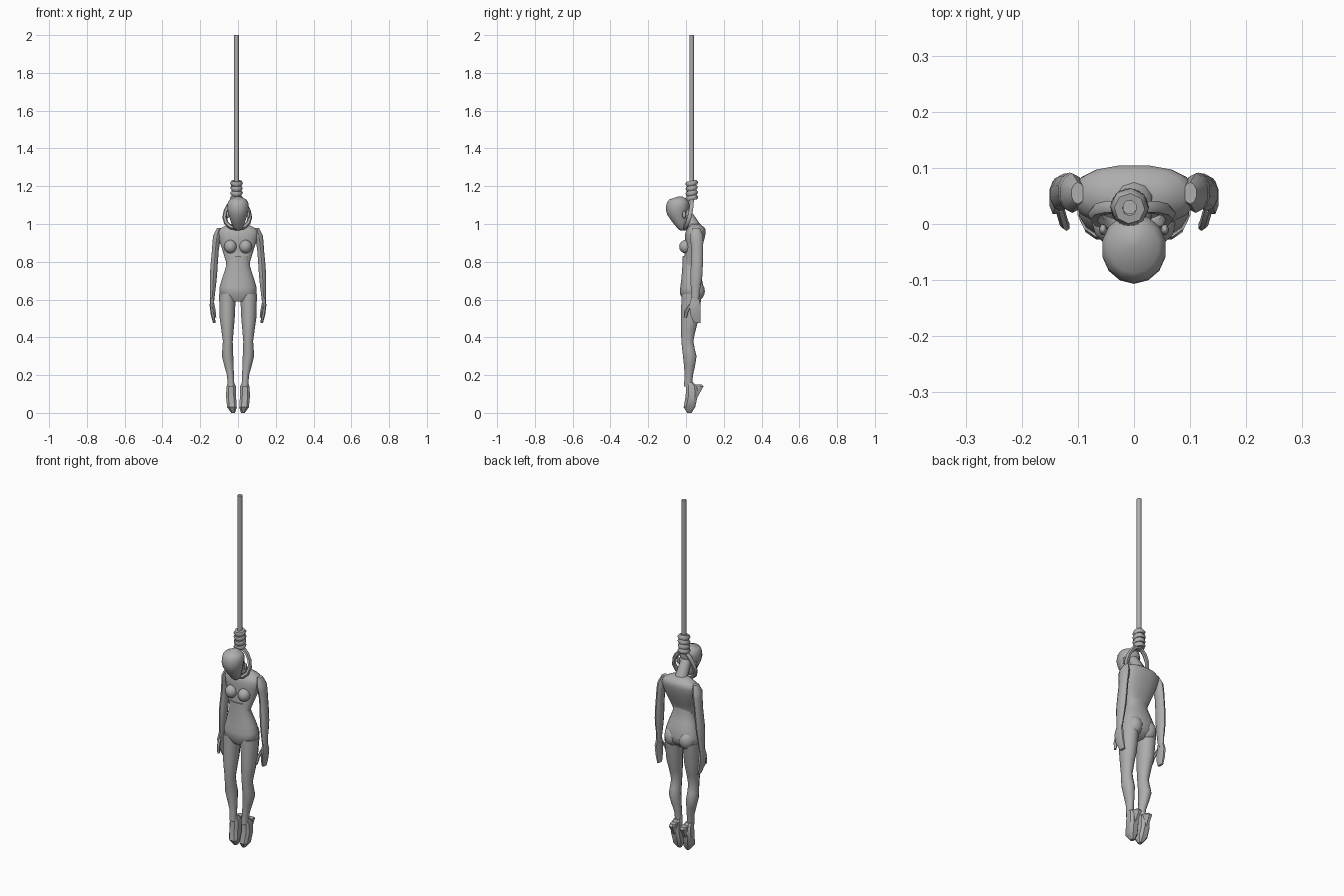
import bpy, bmesh, math
from mathutils import Vector

cube = bpy.data.objects.get("Cube")
if cube:
    bpy.data.objects.remove(cube, do_unlink=True)

grey = bpy.data.materials.new("plain grey")
grey.use_nodes = True
color = (.42, .42, .42, 1)
grey.diffuse_color = color
grey.node_tree.nodes["Principled BSDF"].inputs["Base Color"].default_value = color


def finish(name, bm, angle):
    """Turn the bmesh into a shaded object."""
    bmesh.ops.recalc_face_normals(bm, faces=bm.faces)
    mesh = bpy.data.meshes.new(name)
    bm.to_mesh(mesh)
    bm.free()
    mesh.materials.append(grey)
    obj = bpy.data.objects.new(name, mesh)
    bpy.context.collection.objects.link(obj)
    bpy.ops.object.select_all(action="DESELECT")
    obj.select_set(True)
    bpy.context.view_layer.objects.active = obj
    bpy.ops.object.shade_smooth_by_angle(angle=math.radians(angle))


def bridge(bm, low, high):
    """Join two rings of vertices with a band of quads."""
    count = len(low)
    for i in range(count):
        j = (i + 1) % count
        bm.faces.new((low[i], low[j], high[j], high[i]))


def round_out(rings):
    """Add a ring halfway along each inner span, on a smooth curve."""
    rows = [Vector(ring) for ring in rings]
    result = [rows[0]]
    for i in range(1, len(rows)):
        if 1 < i < len(rows) - 1:
            bulge = rows[i - 1] + rows[i] - rows[i - 2] - rows[i + 1]
            result.append((rows[i - 1] + rows[i]) / 2 + bulge / 16)
        result.append(rows[i])
    return result


def loft(name, rings, sides=12, mirror=1, depth=1, power=1, angle=50):
    """Skin level rings of (height, x, y, half width); depth is relative to width."""
    bm = bmesh.new()
    loops = []
    for z, x, y, radius in rings:
        loop = []
        for i in range(sides):
            turn = math.tau * (i + .5) / sides
            across, along = math.cos(turn), math.sin(turn)
            across = math.copysign(abs(across) ** power, across)
            along = math.copysign(abs(along) ** power, along)
            loop.append(bm.verts.new((mirror * (x + radius * across),
                                      y + radius * depth * along, z)))
        loops.append(loop)
    for low, high in zip(loops, loops[1:]):
        bridge(bm, low, high)
    bm.faces.new(loops[0])
    bm.faces.new(loops[-1])
    finish(name, bm, angle)


def ellipsoid(name, center, radii):
    bm = bmesh.new()
    bmesh.ops.create_uvsphere(bm, u_segments=12, v_segments=8, radius=1)
    bmesh.ops.scale(bm, vec=radii, verts=bm.verts)
    bmesh.ops.translate(bm, vec=center, verts=bm.verts)
    finish(name, bm, 60)


def tube(name, path, radius, sides=6):
    """Sweep a closed tube along a ring of points."""
    bm = bmesh.new()
    points = [Vector(point) for point in path]
    count = len(points)
    middle = sum(points, Vector()) / count
    loops = []
    for k, point in enumerate(points):
        along = (points[(k + 1) % count] - points[k - 1]).normalized()
        out = point - middle
        out = (out - along * out.dot(along)).normalized()
        across = along.cross(out)
        turns = [math.tau * i / sides for i in range(sides)]
        loops.append([bm.verts.new(point + radius * (out * math.cos(turn) + across * math.sin(turn)))
                      for turn in turns])
    for k in range(count):
        bridge(bm, loops[k], loops[(k + 1) % count])
    finish(name, bm, 60)


# Trunk in two overlapping halves: wide hips to waist, waist to square shoulders
loft("lower_torso", round_out([
    (.59, 0, .02, .05),
    (.63, 0, .03, .1),
    (.7, 0, .03, .09),
    (.78, 0, .02, .063),
    (.83, 0, .02, .06),
]), sides=16, depth=.63, power=.9)
loft("upper_torso", round_out([
    (.75, 0, .02, .06),
    (.8, 0, .02, .065),
    (.88, 0, .04, .09),
    (.95, 0, .05, .11),
    (.98, 0, .055, .09),
    (1, 0, .05, .05),
]), sides=16, depth=.5, power=.85)

# Neck bending forward to the bowed head
loft("neck", [
    (.96, 0, .05, .045),
    (1, 0, .04, .034),
    (1.08, 0, -.01, .03),
], sides=10)
loft("head", round_out([
    (.965, 0, -.02, .01),
    (.98, 0, -.02, .026),
    (1.05, 0, -.045, .052),
    (1.1, 0, -.043, .058),
    (1.13, 0, -.04, .045),
    (1.146, 0, -.03, .01),
]), sides=14, depth=1.06)

for mirror, word in ((1, "left"), (-1, "right")):
    # Rounded forms of the head and trunk
    ellipsoid(word + "_ear", (mirror * .055, -.01, 1.05), (.007, .01, .02))
    ellipsoid(word + "_chest", (mirror * .04, 0, .88), (.034, .036, .036))
    ellipsoid(word + "_buttock", (mirror * .045, .05, .645), (.046, .05, .055))

    # Leg from ankle through calf, knee and thigh to hip
    loft(word + "_leg", round_out([
        (.14, .037, .01, .018),
        (.2, .04, .015, .019),
        (.3, .055, .02, .031),
        (.38, .054, .007, .027),
        (.5, .057, .02, .041),
        (.63, .056, .03, .046),
    ]), mirror=mirror, depth=1.2)

    # Foot hanging with the toes down, as toe block and heel
    loft(word + "_foot", [
        (0, .026, .018, .01),
        (.03, .032, .018, .027),
        (.09, .037, .03, .028),
        (.14, .036, .03, .026),
        (.16, .037, .02, .018),
    ], sides=8, mirror=mirror, depth=1.2, power=.7, angle=35)
    loft(word + "_heel", [
        (.06, .037, .03, .01),
        (.14, .034, .06, .018),
        (.15, .034, .05, .018),
    ], sides=8, mirror=mirror, depth=1.9, power=.7, angle=35)

    # Arm from wrist to shoulder, then hand and thumb
    loft(word + "_arm", round_out([
        (.59, .137, .05, .011),
        (.64, .134, .05, .014),
        (.73, .13, .055, .02),
        (.86, .12, .06, .019),
        (.94, .11, .055, .022),
        (.978, .1, .055, .012),
    ]), sides=10, mirror=mirror, depth=1.6)
    loft(word + "_hand", [
        (.475, .125, .06, .007),
        (.52, .134, .05, .011),
        (.57, .139, .047, .012),
        (.61, .137, .048, .008),
    ], sides=8, mirror=mirror, depth=2.6, power=.75, angle=35)
    loft(word + "_thumb", [
        (.505, .12, -.004, .006),
        (.54, .125, .002, .008),
        (.58, .133, .03, .008),
    ], sides=6, mirror=mirror, depth=1.4)

# Rope with its stacked coils
rope = Vector((-.008, .03, 0))
loft("rope", [(z, rope.x, rope.y, .013) for z in (1.12, 2)], sides=8)
for level in range(4):
    center = rope + Vector((0, 0, 1.138 + .026 * level))
    turns = [math.tau * (i + level * .3) / 8 for i in range(8)]
    tube("rope_coil", [center + Vector((math.cos(turn), math.sin(turn), .2 * math.sin(turn))) * .02
                       for turn in turns], .0145)

# Teardrop loop, narrow at the coils and leaning forward lower down
loop = []
for i in range(14):
    turn = math.tau * i / 14
    height = math.cos(turn)
    width = .065 * math.sin(turn) * (1 - .25 * height)
    loop.append((rope.x / 2 + width, .022 + .018 * height - .01 * height ** 2, 1.053 + .077 * height))
tube("rope_loop", loop, .012)
